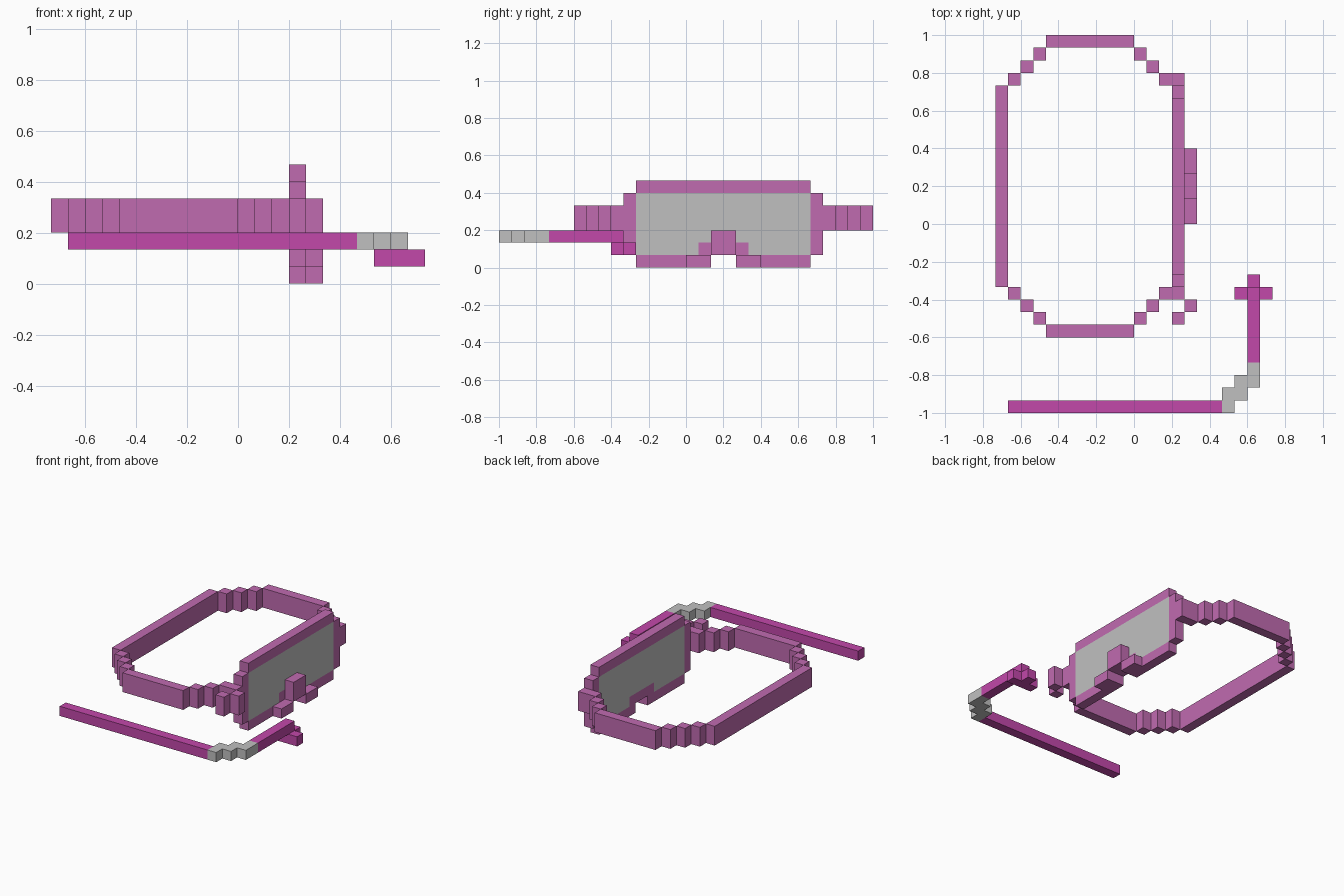
import bpy
import bmesh
from mathutils import Matrix, Vector

cube = bpy.data.objects.get("Cube")
if cube:
    bpy.data.objects.remove(cube, do_unlink=True)

U = 1 / 15                       # size of one block
ORIGIN = Vector((-11, -15, 0))   # block grid corner, in blocks


def material(name, srgb):
    lin = [((c / 255 + 0.055) / 1.055) ** 2.4 for c in srgb] + [1.0]
    m = bpy.data.materials.new(name)
    m.use_nodes = True
    m.diffuse_color = lin
    m.node_tree.nodes["Principled BSDF"].inputs["Base Color"].default_value = lin
    return m


mauve = material("mauve rubber", (192, 107, 176))
magenta = material("magenta tube", (194, 72, 170))
grey = material("light grey", (192, 192, 192))


def blocks(name, mat, boxes):
    """One object from boxes given as (x0, x1, y0, y1, z0, z1) in block units."""
    bm = bmesh.new()
    for x0, x1, y0, y1, z0, z1 in boxes:
        centre = (Vector((x0 + x1, y0 + y1, z0 + z1)) / 2 + ORIGIN) * U
        size = Vector((x1 - x0, y1 - y0, z1 - z0)) * U
        bmesh.ops.create_cube(bm, size=1, matrix=Matrix.Translation(centre) @ Matrix.Diagonal((*size, 1)))
    me = bpy.data.meshes.new(name)
    bm.to_mesh(me)
    bm.free()
    me.materials.append(mat)
    ob = bpy.data.objects.new(name, me)
    bpy.context.collection.objects.link(ob)
    return ob


# Head strap: back bar, then one stepped side repeated at both ends
strap = [(0, 1, 10, 26, 3, 5)]
for flip in (False, True):
    side = [(4, 11, 6, 7)]
    side += [(4 - n, 5 - n, 6 + n, 7 + n) for n in (1, 2, 3)]
    side += [(10 + n, 11 + n, 6 + n, 7 + n) for n in (1, 2)]
    side += [(13, 15, 9, 10)]
    for x0, x1, y0, y1 in side:
        if flip:
            y0, y1 = 36 - y1, 36 - y0
        strap.append((x0, x1, y0, y1, 3, 5))
blocks("head_strap", mauve, strap)

# Loop on the strap that holds the tube
blocks("tube_holder", mauve, [(15, 16, 8, 9, 3, 5), (14, 15, 7, 8, 3, 5)])

# Mask frame around the lens, with a notch under the nose
blocks("mask_frame", mauve, [
    (14, 15, 11, 25, 6, 7),
    (14, 15, 10, 11, 1, 6),
    (14, 15, 25, 26, 1, 6),
    (14, 15, 11, 17, 0, 1),
    (14, 15, 19, 25, 0, 1),
    (14, 15, 16, 20, 1, 2),
])

# Nose piece standing out from the frame
blocks("nose_piece", mauve, [
    (15, 16, 17, 19, 1, 3),
    (15, 16, 15, 17, 0, 1),
    (15, 16, 19, 21, 0, 1),
])

# Lens, cut around the nose
blocks("lens", grey, [
    (14, 15, 11, 25, 2, 6),
    (14, 15, 11, 16, 1, 2),
    (14, 15, 20, 25, 1, 2),
])

# Breathing tube: long pipe, stepped flexible elbow, short pipe, mouthpiece
blocks("long_tube", magenta, [(1, 18, 0, 1, 2, 3)])
blocks("tube_elbow", grey, [(18 + n, 19 + n, n, n + 2, 2, 3) for n in range(3)])
blocks("short_tube", magenta, [(20, 21, 4, 10, 2, 3)])
blocks("mouthpiece", magenta, [(19, 22, 9, 10, 1, 2), (20, 21, 10, 11, 1, 2)])
